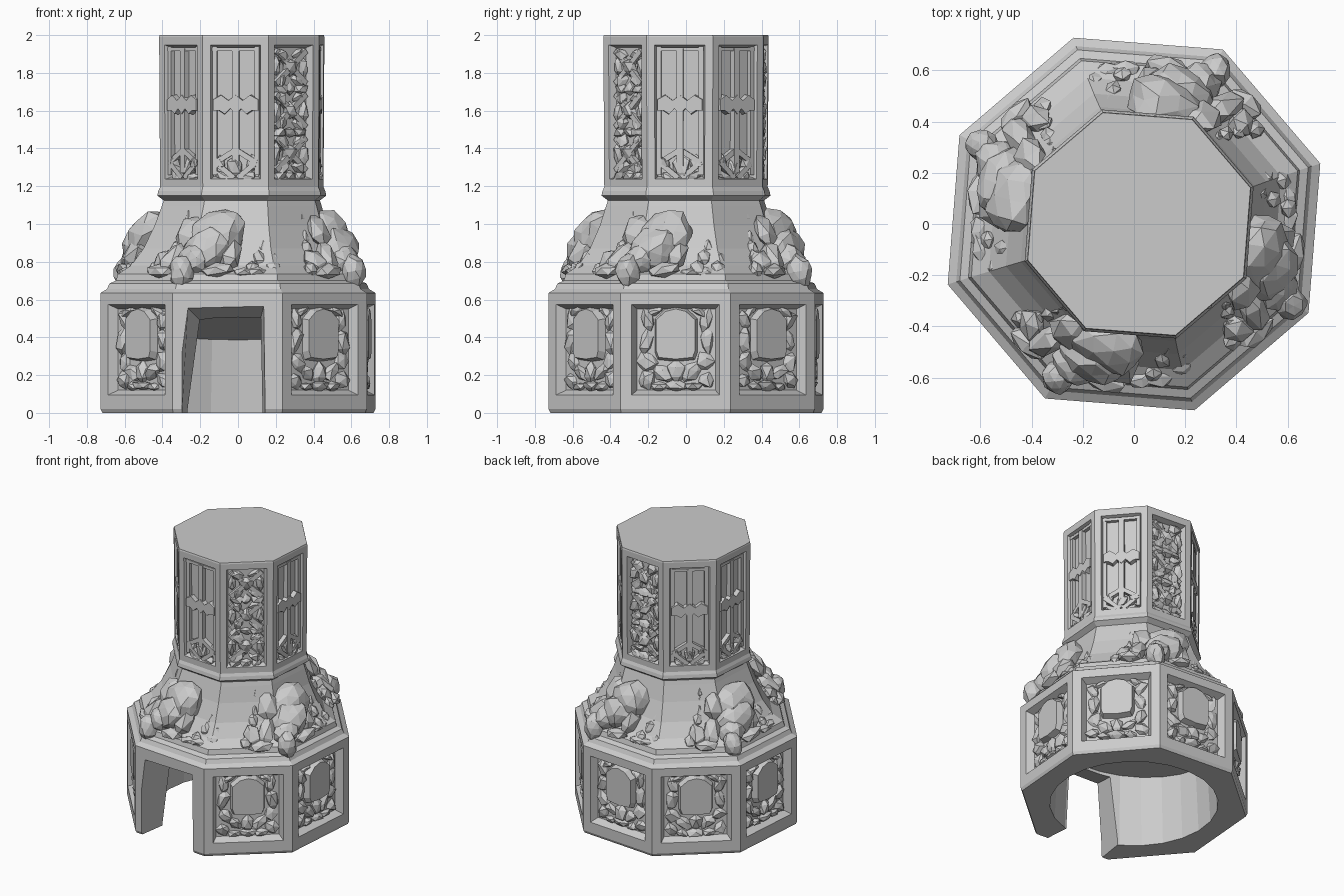
import bpy, bmesh, math, random
from mathutils import Matrix, Vector

if "Cube" in bpy.data.objects:
    bpy.data.objects.remove(bpy.data.objects["Cube"])

random.seed(4)
START = 18                                   # angle of the first octagon corner
FACES = [START + 22.5 + 45 * k for k in range(8)]
FRONT = 5                                    # index of the facet with the doorway
CARVED = (1, 6)                              # tower facets with dense carving


def frame(a, r, u, z, tilt=0, lean=0, dx=0):
    """Local frame on the wall: x outward, y along the wall, z up."""
    rad = math.radians
    return (Matrix.Translation((dx, 0, 0)) @ Matrix.Rotation(rad(a), 4, 'Z')
            @ Matrix.Translation((r, u, z)) @ Matrix.Rotation(rad(tilt), 4, 'X')
            @ Matrix.Rotation(rad(lean), 4, 'Y'))


def finish(bm, name):
    bmesh.ops.recalc_face_normals(bm, faces=bm.faces[:])
    me = bpy.data.meshes.new(name)
    bm.to_mesh(me)
    bm.free()
    ob = bpy.data.objects.new(name, me)
    bpy.context.collection.objects.link(ob)
    return ob


def blob(bm, m, size, rough=0.15, sub=1):
    """Chipped, faceted lump of carving."""
    vs = bmesh.ops.create_icosphere(bm, subdivisions=sub, radius=1)['verts']
    for v in vs:
        k = 1 + random.uniform(-rough, rough)
        v.co = m @ Vector((v.co.x * size[0] * k, v.co.y * size[1] * k, v.co.z * size[2] * k))


def bar(bm, m, size):
    bmesh.ops.create_cube(bm, size=1, matrix=m @ Matrix.Diagonal((*size, 1)))


def prism(bm, m, outline, depth, shrink=0.8):
    """Outline (u, z) raised from the wall with chamfered edges."""
    back = [bm.verts.new(m @ Vector((0, u, z))) for u, z in outline]
    face = [bm.verts.new(m @ Vector((depth, u * shrink, z * shrink))) for u, z in outline]
    n = len(outline)
    bm.faces.new(face)
    for i in range(n):
        j = (i + 1) % n
        bm.faces.new((back[i], back[j], face[j], face[i]))


# Main body: lofted octagon with recessed panels
profile = [(.755, 0), (.765, .02), (.765, .635), (.73, .655), (.715, .685), (.68, .70),
           (.67, .735), (.60, .78), (.535, .87), (.48, .99), (.445, 1.095), (.435, 1.125),
           (.47, 1.15), (.465, 1.175), (.455, 1.195), (.46, 1.99), (.457, 2.0)]
bm = bmesh.new()
rings = []
for r, z in profile:
    dx = .02 * min(1, max(0, (z - .7) / .4))
    rings.append([bm.verts.new((dx + r * math.cos(math.radians(START + 45 * k)),
                                r * math.sin(math.radians(START + 45 * k)), z))
                  for k in range(8)])
low, high = [], []
for i in range(len(rings) - 1):
    for k in range(8):
        j = (k + 1) % 8
        f = bm.faces.new((rings[i][k], rings[i][j], rings[i + 1][j], rings[i + 1][k]))
        if i == 1 and k != FRONT:
            low.append(f)
        if i == 14:
            high.append(f)
bm.faces.new(rings[0][::-1])
bm.faces.new(rings[-1])
bmesh.ops.recalc_face_normals(bm, faces=bm.faces[:])
for faces, rim, slope, depth in ((low, .06, .025, -.05), (high, .042, .014, -.04)):
    bmesh.ops.inset_individual(bm, faces=faces, thickness=rim, use_even_offset=True)
    if faces is low:                         # taller plinth under the panels
        for v in {v for f in low for v in f.verts if v.co.z < .2}:
            v.co.z = .095
    bmesh.ops.inset_individual(bm, faces=faces, thickness=slope, depth=depth,
                               use_even_offset=True)
body = finish(bm, "tower_body")

# Round chamber and tapered doorway cut out of the base
bm = bmesh.new()
vs = bmesh.ops.create_cone(bm, cap_ends=True, segments=24, radius1=.56, radius2=.53,
                           depth=1)['verts']
for v in vs:
    v.co.z = .455 - .07 * v.co.y / .54 if v.co.z > 0 else -.1
chamber = finish(bm, "chamber_cutter")
bm = bmesh.new()
loops = []
for y, x0, x1, top, flare in ((-.9, -.33, .15, .62, 0), (-.38, -.17, .11, .46, .08)):
    loops.append([bm.verts.new(c) for c in
                  ((x0 - flare, y, -.12), (x1 + .01, y, -.12), (x1, y, top), (x0, y, top))])
for i in range(4):
    j = (i + 1) % 4
    bm.faces.new((loops[0][i], loops[0][j], loops[1][j], loops[1][i]))
bm.faces.new(loops[0])
bm.faces.new(loops[1])
doorway = finish(bm, "doorway_cutter")
bpy.context.view_layer.objects.active = body
for cutter in (chamber, doorway):
    cutter.hide_render = True
    mod = body.modifiers.new("cut", 'BOOLEAN')
    mod.operation, mod.solver, mod.object = 'DIFFERENCE', 'EXACT', cutter
    bpy.ops.object.modifier_apply(modifier=mod.name)
    bpy.data.objects.remove(cutter)

# Base panels: shields surrounded by leaves
shields, leaves = bmesh.new(), bmesh.new()
half = [(.0, -.15), (.10, -.14), (.115, -.10), (.115, .08), (.06, .13), (.0, .145)]
outline = half + [(-u, z) for u, z in half[-2:0:-1]]
for k, a in enumerate(FACES):
    if k == FRONT:
        continue
    prism(shields, frame(a, .65, 0, .42), outline, .05, .9)
    for s in (-1, 1):
        for u, z, w, h, t in ((.155, .49, .04, .065, 15), (.16, .38, .04, .075, -10),
                              (.15, .27, .05, .06, 30), (.08, .215, .07, .04, -35),
                              (.16, .17, .05, .045, 20), (.12, .535, .06, .022, 25),
                              (.09, .14, .05, .025, 0)):
            blob(leaves, frame(a, .655, s * u, z, -s * t), (.035, w, h), .3)
    blob(leaves, frame(a, .66, 0, .215), (.04, .05, .065), .2)
    blob(leaves, frame(a, .66, 0, .145), (.04, .07, .03), .25)
finish(shields, "base_shields")
finish(leaves, "base_leaf_carving")

# Tower panels: paired windows with tracery, or dense rosette carving
bars, tracery = bmesh.new(), bmesh.new()
notch = [(-.125, -.03), (-.09, -.03), (-.06, -.05), (-.03, -.02), (0, -.05), (.03, -.02),
         (.06, -.05), (.09, -.03), (.125, -.03), (.125, .03), (.08, .055), (.04, .025),
         (0, .055), (-.04, .025), (-.08, .055), (-.125, .03)]
for k, a in enumerate(FACES):
    def at(u, z, tilt=0, r=.39):
        return frame(a, r, u, z, tilt, dx=.02)
    if k in CARVED:
        for zc in (1.83, 1.60, 1.37):
            for s in (-1, 1):
                bar(bars, at(0, zc, s * 50), (.036, .03, .27))
                blob(tracery, at(s * .095, zc), (.028, .03, .06), .3)
                for d in (-1, 1):
                    blob(tracery, at(s * .06, zc + d * .07, s * d * 35),
                         (.028, .045, .035), .35)
            blob(tracery, at(0, zc), (.04, .05, .05), .3)
            for u in (-.07, 0, .07):
                blob(tracery, at(u, zc - .115), (.03, .045, .03), .35)
    else:
        bar(bars, at(0, 1.6), (.05, .036, .66))
        prism(bars, at(0, 1.63, r=.385), notch, .035, .95)
        bar(bars, at(0, 1.925), (.04, .25, .02))
        for s in (-1, 1):
            # side strips and pointed tracery
            bar(bars, at(s * .112, 1.6, r=.385), (.045, .025, .68))
            bar(bars, at(s * .06, 1.355, -s * 32), (.045, .12, .028))
            bar(bars, at(s * .06, 1.285, s * 40), (.045, .13, .028))
            blob(tracery, at(s * .085, 1.325), (.03, .035, .04), .3)
            blob(tracery, at(s * .06, 1.245, s * 25), (.032, .06, .03), .3)
        blob(tracery, at(0, 1.30), (.035, .045, .06), .3)
finish(bars, "window_bars")
finish(tracery, "window_tracery")

# Four crouching stone figures on alternate corners of the sloping roof
figures = bmesh.new()
parts = [  # angle offset, radius, height, (out, along, up), tilt, lean
    (13, .485, .94, (.10, .165, .14), 25, -32),     # rounded back
    (9, .55, .87, (.09, .14, .12), 30, -30),        # shoulders
    (3, .60, .81, (.08, .09, .085), 20, -30),       # neck
    (0, .675, .75, (.065, .065, .09), 5, -10),      # head
    (22, .55, .84, (.065, .06, .11), -15, -35),     # haunch
    (16, .62, .755, (.055, .10, .04), 10, 0),       # far foot
    (-10, .575, .82, (.055, .06, .12), -20, -35),   # near arm
    (-15, .63, .75, (.05, .09, .04), 0, 0),         # near hand
    (-5, .49, .96, (.055, .08, .11), -15, -32),     # wing
    (-19, .57, .80, (.045, .06, .08), 25, -35),     # wing tip
]
for corner in (-117, -27, 63, 153):
    for da, r, z, size, tilt, lean in parts:
        big = min(size) > .06
        blob(figures, frame(corner + da, r, 0, z, tilt, lean, .01), size,
             .11, 2 if big else 1)
finish(figures, "corner_figures")

# Curved drapery folds sweeping down the slope between the figures
folds = bmesh.new()
for corner in (-117, -27, 63, 153):
    for d0, d1, top in ((45, 33, 1.06), (50, 44, 1.02), (-14, -24, 1.04)):
        for i in range(6):
            t = i / 5
            z = top + (.76 - top) * t
            r = .41 + .18 * t ** 1.6
            blob(folds, frame(corner + d0 + (d1 - d0) * t * t, r, 0, z, 0, -25, .015),
                 (.03, .02 + .02 * t, .05), .12)
    for da in (30, 37):
        blob(folds, frame(corner + da, .605, 0, .745), (.04, .07, .025), .2)
finish(folds, "drapery_folds")
